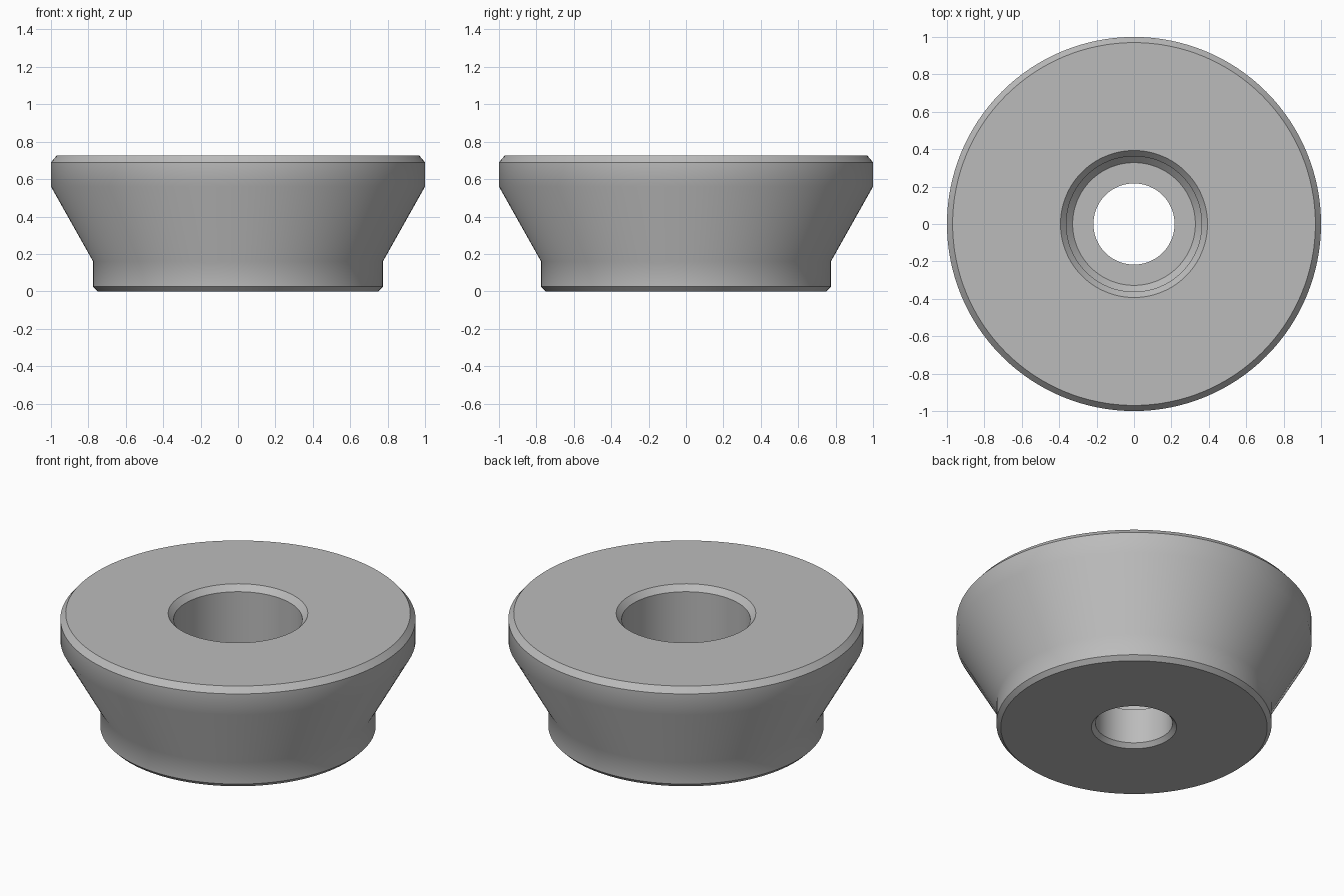
import bpy
import bmesh
import math

cube = bpy.data.objects.get("Cube")
if cube:
    bpy.data.objects.remove(cube, do_unlink=True)

SEGMENTS = 128

# Plain grey material
grey = bpy.data.materials.new("plain_grey")
grey.use_nodes = True
colour = (0.5, 0.5, 0.5, 1)
grey.diffuse_color = colour
grey.node_tree.nodes["Principled BSDF"].inputs["Base Color"].default_value = colour

# Closed half section as (radius, height)
outside = [(0.75, 0), (0.775, 0.025), (0.775, 0.16), (1, 0.56), (1, 0.69), (0.97, 0.725)]
counterbore = [(0.393, 0.725), (0.362, 0.69), (0.362, 0.275), (0.328, 0.24)]
through_hole = [(0.217, 0.24), (0.217, 0.025), (0.24, 0)]
section = outside + counterbore + through_hole

# Turn the section around the z axis
bm = bmesh.new()
rings = []
for i in range(SEGMENTS):
    angle = 2 * math.pi * i / SEGMENTS
    rings.append([bm.verts.new((r * math.cos(angle), r * math.sin(angle), z))
                  for r, z in section])
for i, ring in enumerate(rings):
    following = rings[(i + 1) % SEGMENTS]
    for j in range(len(section)):
        k = (j + 1) % len(section)
        bm.faces.new((ring[j], following[j], following[k], ring[k]))
bmesh.ops.recalc_face_normals(bm, faces=bm.faces)

mesh = bpy.data.meshes.new("flared_bushing")
bm.to_mesh(mesh)
bm.free()
mesh.materials.append(grey)
bushing = bpy.data.objects.new("flared_bushing", mesh)
bpy.context.collection.objects.link(bushing)

# Smooth walls with crisp chamfers
bpy.ops.object.select_all(action="DESELECT")
bushing.select_set(True)
bpy.context.view_layer.objects.active = bushing
bpy.ops.object.shade_smooth_by_angle(angle=math.radians(35))
